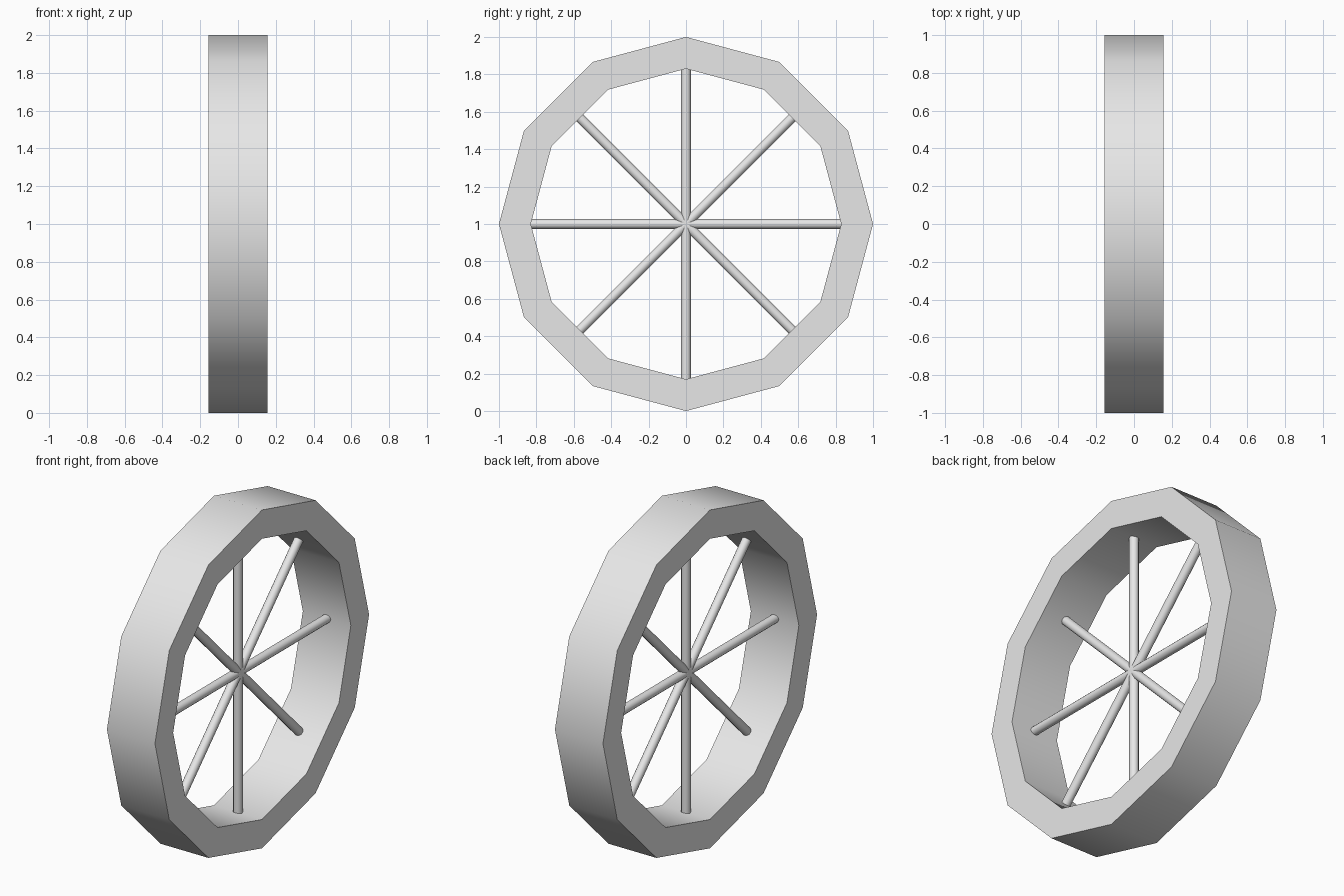
import bpy
import bmesh
import math
from mathutils import Matrix, Vector

cube = bpy.data.objects.get("Cube")
if cube:
    bpy.data.objects.remove(cube, do_unlink=True)

SIDES = 12
OUTER, INNER, HALF_WIDTH = 1.0, 0.83, 0.157
SPOKES, SPOKE_RADIUS = 8, 0.026
CENTRE = Vector((0, 0, 1))

grey = bpy.data.materials.new("light grey")
grey.use_nodes = True
colour = (0.8, 0.8, 0.8, 1)
grey.diffuse_color = colour
grey.node_tree.nodes["Principled BSDF"].inputs["Base Color"].default_value = colour


def finish(name, bm, angle):
    """Turn a bmesh into a shaded object."""
    bmesh.ops.recalc_face_normals(bm, faces=bm.faces)
    mesh = bpy.data.meshes.new(name)
    bm.to_mesh(mesh)
    bm.free()
    mesh.materials.append(grey)
    obj = bpy.data.objects.new(name, mesh)
    obj.location = CENTRE
    bpy.context.collection.objects.link(obj)
    bpy.ops.object.select_all(action='DESELECT')
    obj.select_set(True)
    bpy.context.view_layer.objects.active = obj
    bpy.ops.object.shade_smooth_by_angle(angle=math.radians(angle))
    return obj


# Rim: a rectangular section carried around twelve corners
bm = bmesh.new()
section = [(-HALF_WIDTH, OUTER), (HALF_WIDTH, OUTER),
           (HALF_WIDTH, INNER), (-HALF_WIDTH, INNER)]
loops = []
for i in range(SIDES):
    a = math.tau * i / SIDES
    loops.append([bm.verts.new((x, r * math.sin(a), r * math.cos(a)))
                  for x, r in section])
for i, here in enumerate(loops):
    after = loops[(i + 1) % SIDES]
    for j in range(4):
        k = (j + 1) % 4
        bm.faces.new((here[j], after[j], after[k], here[k]))
finish("rim", bm, 40)

# Spokes: thin rods from the middle to the rim
for i in range(SPOKES):
    bm = bmesh.new()
    bmesh.ops.create_cone(bm, cap_ends=True, segments=12, radius1=SPOKE_RADIUS,
                          radius2=SPOKE_RADIUS, depth=INNER,
                          matrix=Matrix.Translation((0, 0, INNER / 2)))
    bm.transform(Matrix.Rotation(math.tau * i / SPOKES, 4, 'X'))
    finish(f"spoke_{i + 1}", bm, 40)
